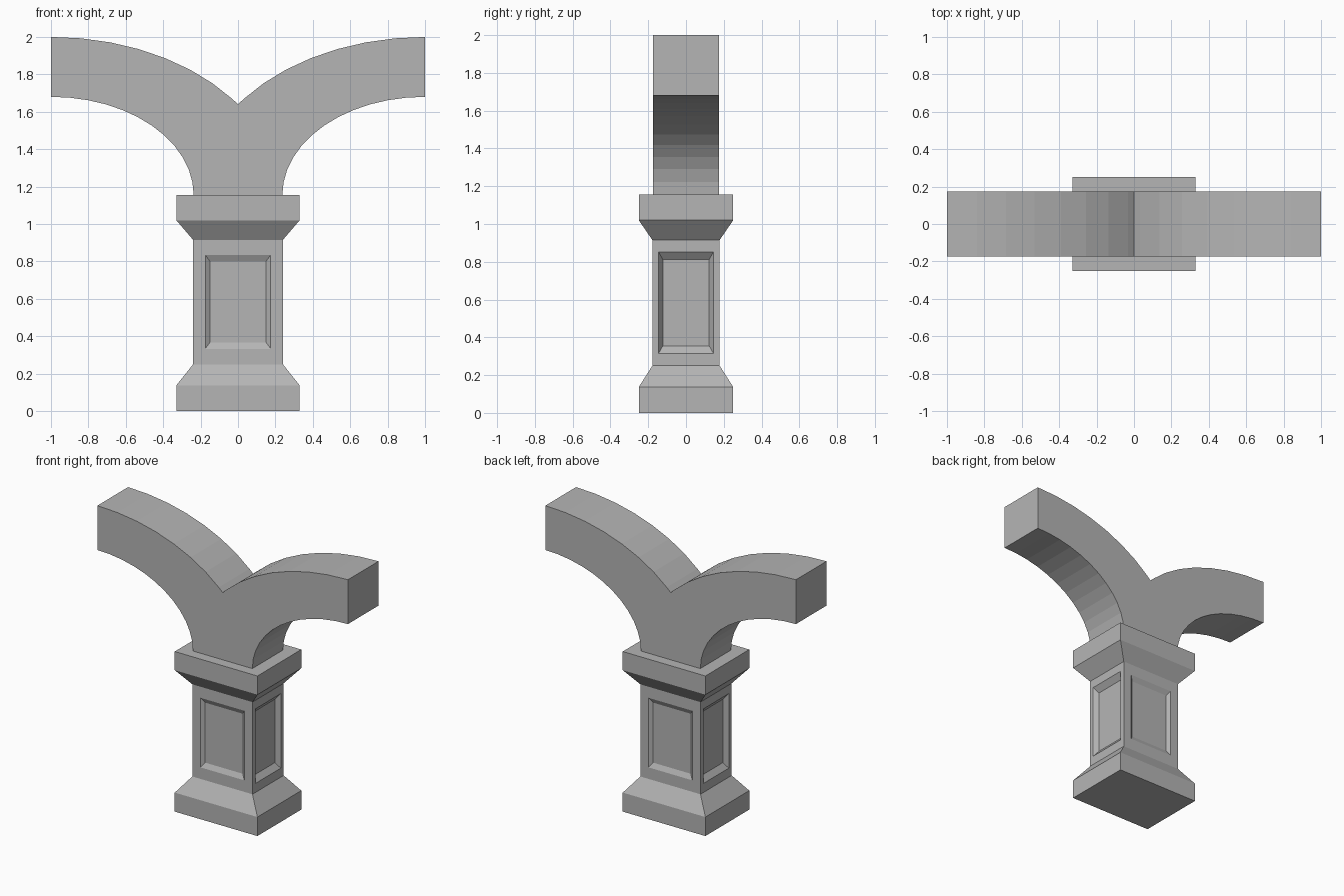
import bpy, bmesh, math

if "Cube" in bpy.data.objects:
    bpy.data.objects.remove(bpy.data.objects["Cube"])

# Mid grey stone
stone = bpy.data.materials.new("stone")
stone.diffuse_color = (0.46, 0.46, 0.46, 1)
stone.use_nodes = True
stone.node_tree.nodes["Principled BSDF"].inputs["Base Color"].default_value = stone.diffuse_color


def finish(name, bm):
    bmesh.ops.recalc_face_normals(bm, faces=bm.faces)
    mesh = bpy.data.meshes.new(name)
    bm.to_mesh(mesh)
    bm.free()
    mesh.materials.append(stone)
    obj = bpy.data.objects.new(name, mesh)
    bpy.context.collection.objects.link(obj)
    return obj


def sink_panel(bm, face, axis, steps):
    """Inset a wall face repeatedly: each step is (half width, z low, z high, depth)."""
    other = 1 - axis
    z_mid = face.calc_center_median().z
    wall = face.verts[0].co[axis]
    for half, low, high, depth in steps:
        bmesh.ops.inset_individual(bm, faces=[face], thickness=0.01)
        for v in face.verts:
            v.co[other] = math.copysign(half, v.co[other])
            v.co.z = high if v.co.z > z_mid else low
            v.co[axis] = math.copysign(abs(wall) - depth, wall)


# Pillar: stacked rectangular sections (half x, half y, z)
WIDE, SLIM = (0.33, 0.25), (0.24, 0.178)
sections = [(*WIDE, 0), (*WIDE, 0.137), (*SLIM, 0.25),
            (*SLIM, 0.915), (*WIDE, 1.02), (*WIDE, 1.155)]
bm = bmesh.new()
rings = [[bm.verts.new((sx * hx, sy * hy, z))
          for sx, sy in ((-1, -1), (1, -1), (1, 1), (-1, 1))]
         for hx, hy, z in sections]
bm.faces.new(rings[0])
bm.faces.new(rings[-1])
walls = []
for level, (a, b) in enumerate(zip(rings, rings[1:])):
    for i in range(4):
        j = (i + 1) % 4
        face = bm.faces.new((a[i], a[j], b[j], b[i]))
        if level == 2:
            walls.append((face, 1 if i % 2 == 0 else 0))
bmesh.ops.recalc_face_normals(bm, faces=bm.faces)

# Recessed panels on the four shaft walls: shallow front and back, deeper sides
for face, axis in walls:
    if axis == 1:
        steps = [(0.175, 0.333, 0.835, 0), (0.15, 0.367, 0.80, 0.018)]
    else:
        steps = [(0.145, 0.315, 0.853, 0), (0.123, 0.355, 0.812, 0.032)]
    sink_panel(bm, face, axis, steps)
finish("pillar", bm)


# Springing arches: elliptical arcs about the arch centre at x = 1
def arc(rx, rz, degrees):
    return [(1 - rx * math.cos(math.radians(d)), 1.155 + rz * math.sin(math.radians(d)))
            for d in degrees]


STEP = 7.5
under = arc(0.763, 0.525, [STEP * i for i in range(13)])
over = arc(1.221, 0.845, [STEP * i for i in range(12, 4, -1)])
half = under + over
outline = half + [(0, 1.64)] + [(-x, z) for x, z in reversed(half)]
bm = bmesh.new()
front = bm.faces.new([bm.verts.new((x, -0.175, z)) for x, z in outline])
ext = bmesh.ops.extrude_face_region(bm, geom=[front], use_keep_orig=True)
bmesh.ops.translate(bm, vec=(0, 0.35, 0),
                    verts=[v for v in ext["geom"] if isinstance(v, bmesh.types.BMVert)])
finish("arches", bm)
